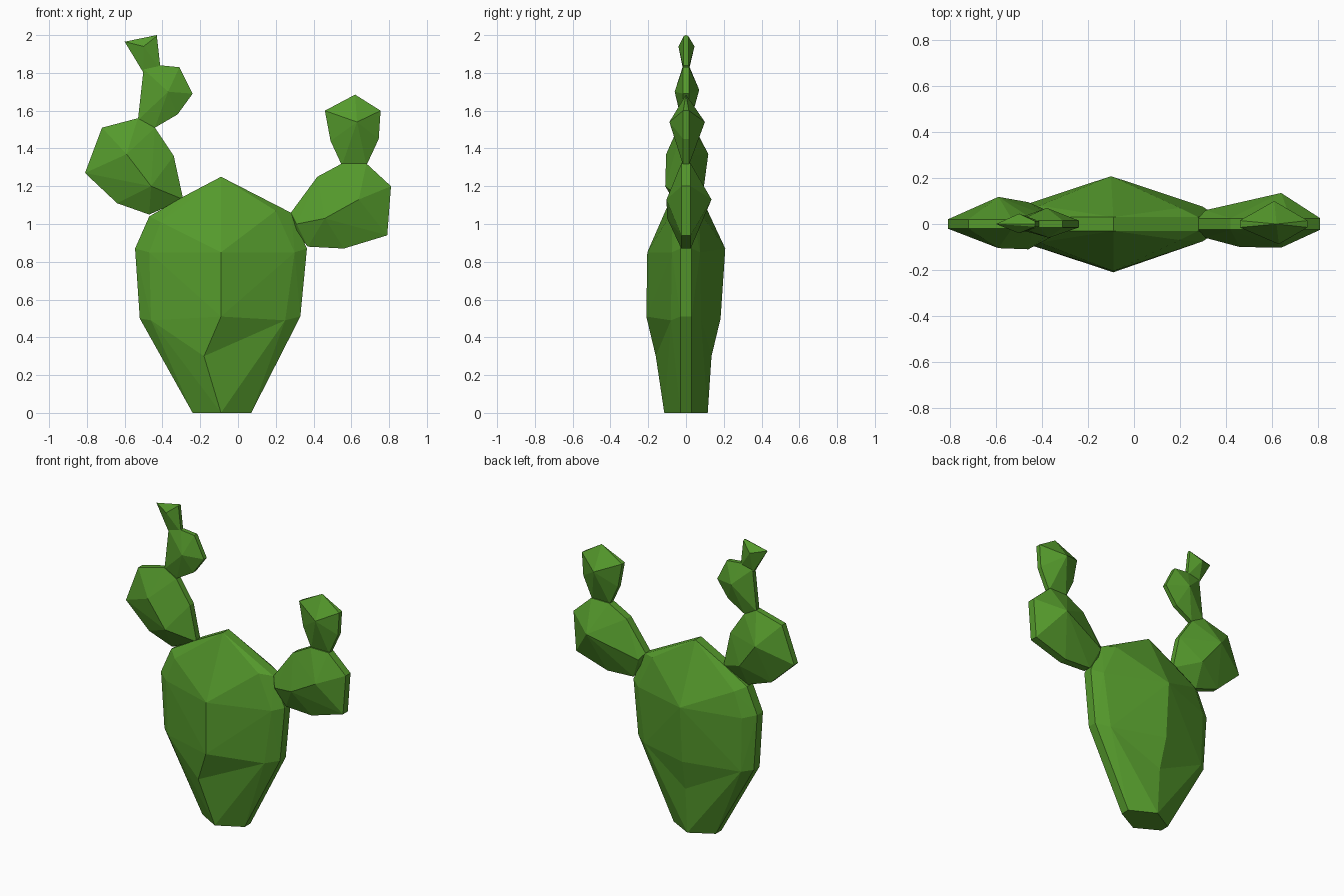
import bpy, bmesh
from mathutils import Vector

if "Cube" in bpy.data.objects:
    bpy.data.objects.remove(bpy.data.objects["Cube"])

green = bpy.data.materials.new("cactus_green")
green.diffuse_color = (0.09, 0.32, 0.025, 1)
green.use_nodes = True
green.node_tree.nodes["Principled BSDF"].inputs["Base Color"].default_value = green.diffuse_color


def vert_at(bm, p):
    return min(bm.verts, key=lambda v: (v.co - Vector(p)).length)


def pad(name, outline, bulge, rim=0.025, flip=None, dent=None):
    """Faceted pad: hull of a thin (x, z) outline and bulging (x, y, z) points."""
    bm = bmesh.new()
    for x, z in outline:
        for s in (-1, 1):
            bm.verts.new((x, s * rim, z))
    for p in bulge:
        bm.verts.new(p)
    res = bmesh.ops.convex_hull(bm, input=bm.verts[:])
    loose = [v for v in bm.verts if not v.link_faces]
    bmesh.ops.delete(bm, geom=loose, context='VERTS')
    # chipped facet: turn a ridge edge inward
    if flip:
        e = bm.edges.get([vert_at(bm, p) for p in flip])
        if e:
            bmesh.utils.edge_rotate(e)
    # dented ridge: split an edge and press the new point in
    if dent:
        a, b = vert_at(bm, dent[0]), vert_at(bm, dent[1])
        e = bm.edges.get((a, b))
        if e:
            _, v = bmesh.utils.edge_split(e, a, 0.4)
            bmesh.ops.connect_verts(bm, verts=[v] + [
                w for f in v.link_faces for w in f.verts if w not in (a, b, v)])
            v.co = dent[2]
    bmesh.ops.recalc_face_normals(bm, faces=bm.faces[:])
    me = bpy.data.meshes.new(name)
    bm.to_mesh(me)
    bm.free()
    me.materials.append(green)
    ob = bpy.data.objects.new(name, me)
    bpy.context.collection.objects.link(ob)
    return ob


# main trunk pad, with an inner ring on both sides
ring = [(-.47, .085, .85), (-.46, .08, .49), (.30, .075, .85),
        (.25, .08, .49), (-.41, .08, 1.01), (.20, .07, 1.07)]
ridge_f, foot_f = (-.09, -.21, .51), (-.09, -.115, 0)
ridge_b, foot_b = (-.10, .183, .50), (-.09, .115, 0)
pad("trunk_pad",
    [(-.24, 0), (-.52, .5), (-.545, .87), (-.47, 1.04), (-.28, 1.15),
     (-.09, 1.25), (.28, 1.06), (.365, .87), (.33, .51), (.07, 0)],
    [(x, s * y, z) for x, y, z in ring for s in (-1, 1)] +
    [ridge_f, foot_f, ridge_b, foot_b,
     (-.09, -.205, .85), (-.18, -.16, .30), (-.10, .208, .87)],
    rim=.03, flip=(ridge_f, foot_f), dent=(ridge_b, foot_b, (-.09, .135, .30)))

# left arm: three stacked pads
pad("left_lower_pad",
    [(-.47, 1.05), (-.64, 1.11), (-.81, 1.27), (-.72, 1.51),
     (-.53, 1.56), (-.44, 1.51), (-.34, 1.36), (-.29, 1.13)],
    [(-.59, -.105, 1.37), (-.46, -.11, 1.20),
     (-.59, .118, 1.37), (-.46, .095, 1.20)], rim=.02)
pad("left_middle_pad",
    [(-.53, 1.55), (-.50, 1.82), (-.41, 1.84), (-.31, 1.83),
     (-.24, 1.69), (-.32, 1.58), (-.44, 1.51)],
    [(-.37, -.06, 1.70), (-.38, .07, 1.71)], rim=.015)
pad("left_tip_pad",
    [(-.50, 1.80), (-.41, 1.82), (-.43, 1.995)],
    [(-.60, 0, 1.965), (-.43, 0, 2.0), (-.50, -.04, 1.94), (-.50, .045, 1.94)],
    rim=.012)

# right arm: two stacked pads
pad("right_lower_pad",
    [(.28, 1.06), (.31, .95), (.37, .88), (.56, .87), (.79, .94),
     (.81, 1.20), (.68, 1.32), (.55, 1.32), (.42, 1.25)],
    [(.46, -.10, 1.03), (.64, -.103, 1.13), (.64, .135, 1.13),
     (.31, .06, 1.02), (.31, -.06, 1.0)])
pad("right_tip_pad",
    [(.55, 1.31), (.49, 1.44), (.46, 1.60), (.755, 1.60),
     (.745, 1.45), (.68, 1.31)],
    [(.62, 0, 1.685), (.63, -.088, 1.54), (.61, .10, 1.54)], rim=.015)
